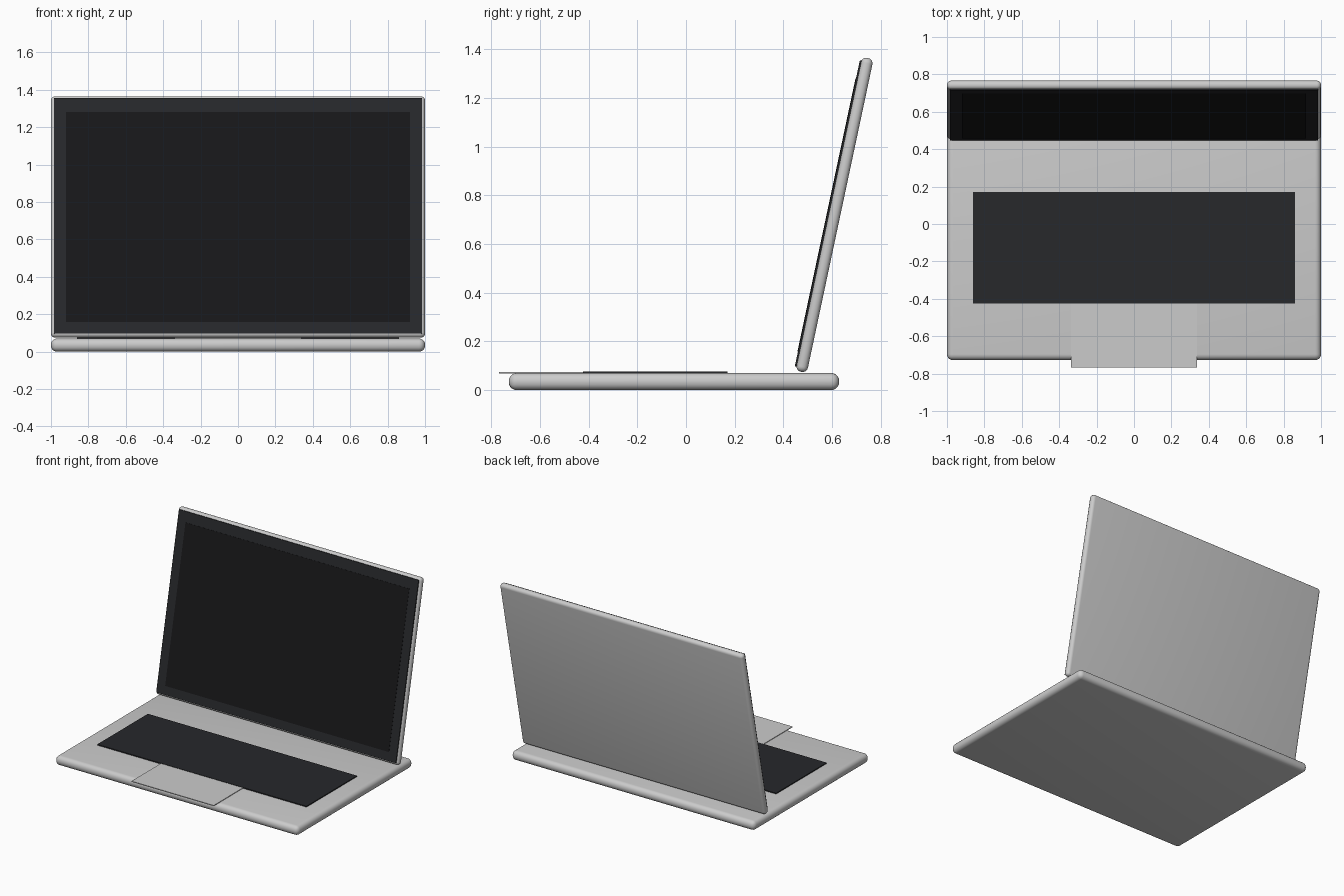
import bpy, math
from mathutils import Matrix, Vector

if "Cube" in bpy.data.objects:
    bpy.data.objects.remove(bpy.data.objects["Cube"])


def material(name, rgb):
    m = bpy.data.materials.new(name)
    m.diffuse_color = (*rgb, 1)
    m.use_nodes = True
    m.node_tree.nodes["Principled BSDF"].inputs["Base Color"].default_value = m.diffuse_color
    return m


def box(name, lo, hi, bevel=0.0, segments=4, mat=None, frame=None):
    """Box between two corners, optionally rounded and placed in a frame."""
    lo, hi = Vector(lo), Vector(hi)
    bpy.ops.mesh.primitive_cube_add(size=1)
    ob = bpy.context.object
    ob.name = name
    size = hi - lo
    ob.data.transform(Matrix.Translation((lo + hi) / 2) @ Matrix.Diagonal((*size, 1)))
    if bevel:
        mod = ob.modifiers.new("rounding", 'BEVEL')
        mod.width = bevel
        mod.segments = segments
        mod.limit_method = 'NONE'
        bpy.ops.object.modifier_apply(modifier=mod.name)
        bpy.ops.object.shade_smooth_by_angle(angle=math.radians(35))
    if frame:
        ob.matrix_world = frame
    if mat:
        ob.data.materials.append(mat)
    return ob


dark = material("dark_plastic", (0.02, 0.021, 0.024))
black = material("screen_glass", (0.009, 0.009, 0.01))

# Base with keyboard panel and trackpad
box("base", (-1, -0.728, 0), (1, 0.629, 0.07), bevel=0.032, segments=5)
box("keyboard", (-0.86, -0.424, 0.068), (0.86, 0.17, 0.077), mat=dark)
box("trackpad", (-0.338, -0.768, 0.069), (0.338, -0.424, 0.0745))

# Lid frame: centred on the lid, leaning back 12 degrees, local z up the lid
lid_frame = Matrix.Translation((0, 0.61, 0.72)) @ Matrix.Rotation(math.radians(-12), 4, 'X')
box("lid", (-1, -0.024, -0.659), (1, 0.024, 0.659), bevel=0.022, segments=5, frame=lid_frame)
box("bezel", (-0.985, -0.03, -0.643), (0.985, -0.02, 0.643), mat=dark, frame=lid_frame)
box("screen", (-0.92, -0.032, -0.581), (0.92, -0.028, 0.567), mat=black, frame=lid_frame)
